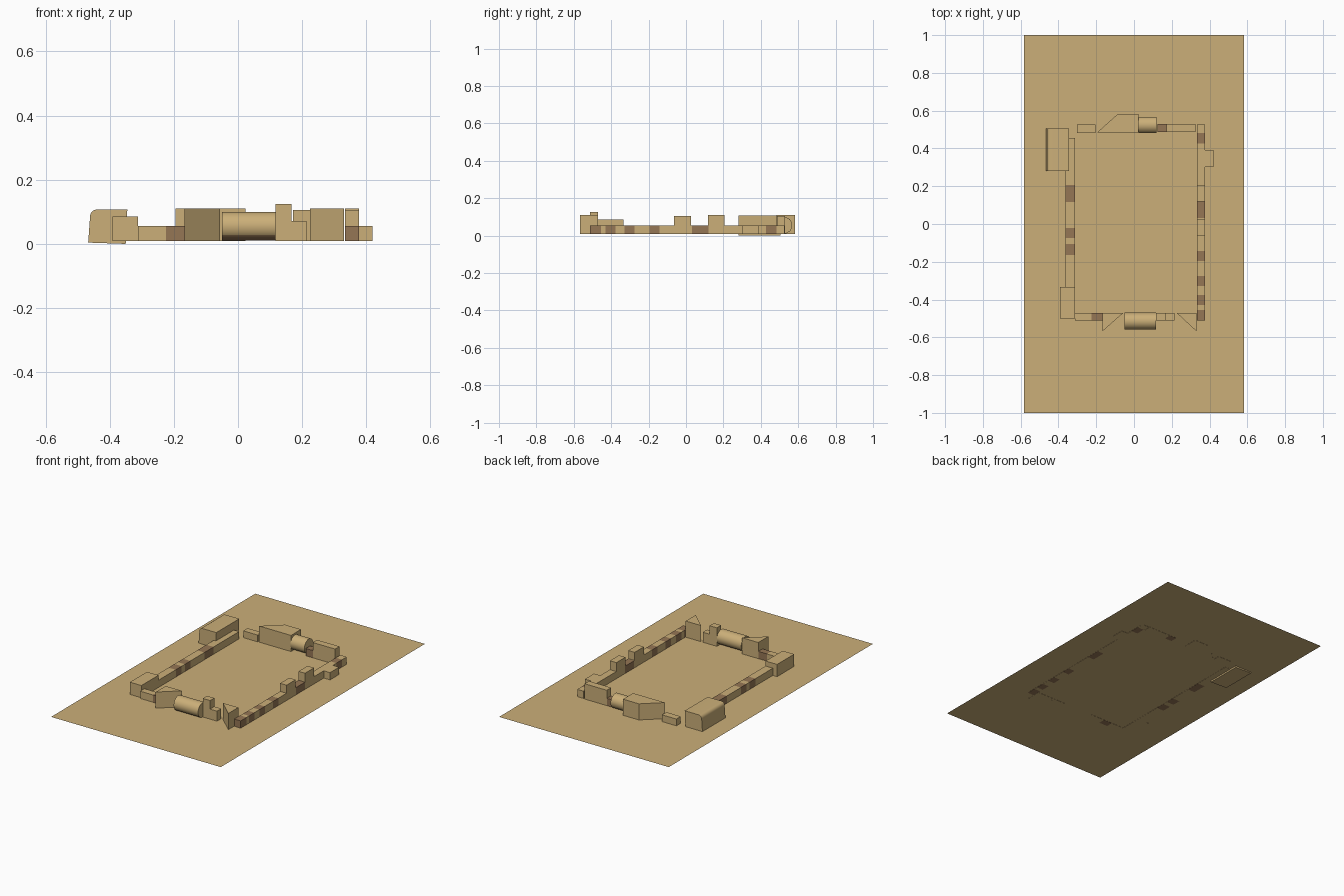
import bpy, bmesh, math
from mathutils import Vector

if "Cube" in bpy.data.objects:
    bpy.data.objects.remove(bpy.data.objects["Cube"])


def material(name, col):
    m = bpy.data.materials.new(name)
    m.diffuse_color = (*col, 1)
    m.use_nodes = True
    m.node_tree.nodes["Principled BSDF"].inputs["Base Color"].default_value = m.diffuse_color
    return m


TAN = material("sand_tan", (0.60, 0.43, 0.19))
BROWN = material("earth_brown", (0.30, 0.18, 0.09))
BASE, LOW = 0.009, 0.055  # underside of the buildings, low wall height


def finish(name, bm, smooth=None):
    bmesh.ops.recalc_face_normals(bm, faces=bm.faces)
    me = bpy.data.meshes.new(name)
    bm.to_mesh(me)
    bm.free()
    me.materials.append(TAN)
    me.materials.append(BROWN)
    ob = bpy.data.objects.new(name, me)
    bpy.context.collection.objects.link(ob)
    if smooth:
        bpy.ops.object.select_all(action='DESELECT')
        ob.select_set(True)
        bpy.context.view_layer.objects.active = ob
        bpy.ops.object.shade_smooth_by_angle(angle=math.radians(smooth))
    return ob


def extrude(name, pts, vec, smooth=None, brown=None):
    """Closed prism: polygon pts swept along vec; brown(face) picks painted faces."""
    bm = bmesh.new()
    face = bm.faces.new([bm.verts.new(p) for p in pts])
    res = bmesh.ops.extrude_face_region(bm, geom=[face], use_keep_orig=True)
    for v in res["geom"]:
        if isinstance(v, bmesh.types.BMVert):
            v.co += Vector(vec)
    bmesh.ops.recalc_face_normals(bm, faces=bm.faces)
    if brown:
        for f in bm.faces:
            f.normal_update()
            f.material_index = int(brown(f))
    return finish(name, bm, smooth)


def plan(name, pts, top, z=BASE, smooth=None):
    return extrude(name, [(x, y, z) for x, y in pts], (0, 0, top - z), smooth)


def block(name, x0, x1, y0, y1, top, z=BASE):
    return plan(name, [(x0, y0), (x1, y0), (x1, y1), (x0, y1)], top, z)


def wall(name, x0, x1, y0, y1, axis, bands, top=LOW):
    """Straight low wall, cut so that the given intervals along it are brown."""
    ob = block(name, x0, x1, y0, y1, top)
    bm = bmesh.new()
    bm.from_mesh(ob.data)
    no = Vector((axis == 0, axis == 1, 0))
    for t in {v for b in bands for v in b}:
        bmesh.ops.bisect_plane(bm, geom=bm.verts[:] + bm.edges[:] + bm.faces[:],
                               plane_co=no * t, plane_no=no)
    for f in bm.faces:
        c = f.calc_center_median()[axis]
        f.material_index = int(any(a - 1e-4 <= c <= b + 1e-4 for a, b in bands))
    bm.to_mesh(ob.data)
    bm.free()


def barrel(name, x0, x1, yc, r, sides):
    """Round building lying along x, brown underneath."""
    pts = [(x0, yc + r * math.cos(2 * math.pi * (i + .5) / sides),
            0.055 + r * math.sin(2 * math.pi * (i + .5) / sides)) for i in range(sides)]
    extrude(name, pts, (x1 - x0, 0, 0), 50,
            lambda f: abs(f.normal.x) < .5 and f.calc_center_median().z < 0.027)


# flat ground sheet
bm = bmesh.new()
bm.faces.new([bm.verts.new((sx * 0.582, sy, 0.01))
              for sx, sy in ((-1, -1), (1, -1), (1, 1), (-1, 1))])
finish("ground_sheet", bm)

# long side walls with brown bands
wall("left_wall", -0.362, -0.312, -0.334, 0.456, 1,
     [(0.117, 0.207), (-0.074, -0.021), (-0.164, -0.106)])
wall("right_wall", 0.333, 0.377, -0.512, 0.527, 1,
     [(0.427, 0.483), (0.032, 0.120), (-0.196, -0.143), (-0.329, -0.276),
      (-0.430, -0.377), (-0.512, -0.454)])

# raised blocks and outer bump on the right wall
block("right_tower_front", 0.333, 0.377, -0.063, 0.027, 0.105, LOW - .001)
block("right_tower_back", 0.333, 0.377, 0.118, 0.207, 0.110, LOW - .001)
block("right_bump", 0.376, 0.420, 0.302, 0.391, LOW)

# front row
wall("front_wall", -0.312, -0.167, -0.512, -0.470, 0, [(-0.225, -0.167)])
plan("front_wedge_left", [(-0.167, -0.470), (-0.167, -0.568), (-0.056, -0.470)], 0.11)
barrel("front_barrel", -0.050, 0.117, -0.514, 0.045, 24)
block("front_tower", 0.117, 0.167, -0.512, -0.470, 0.125)
block("front_step", 0.167, 0.214, -0.512, -0.470, 0.072)
plan("front_wedge_right", [(0.225, -0.470), (0.331, -0.568), (0.331, -0.470)], 0.11)

# back row
block("back_small_block_a", -0.302, -0.252, 0.483, 0.526, 0.052)
block("back_small_block_b", -0.252, -0.203, 0.483, 0.526, 0.052)
plan("back_hall", [(-0.195, 0.485), (0.024, 0.485), (0.024, 0.583), (-0.085, 0.583)], 0.11)
barrel("back_barrel", 0.024, 0.119, 0.524, 0.045, 12)
wall("back_low_block", 0.124, 0.172, 0.487, 0.530, 0, [(0.124, 0.172)])
block("back_long_block", 0.172, 0.325, 0.487, 0.530, 0.105)

# front left corner building
block("corner_building", -0.391, -0.312, -0.501, -0.334, 0.086)

# back left building with rounded outer top edge
arc = [(-0.440 - 0.021 * math.sin(a), 0.086 + 0.021 * math.cos(a))
       for a in (math.radians(15 * i) for i in range(7))]
prof = [(-0.350, 0.0), (-0.345, 0.107)] + arc + [(-0.467, 0.004)]
extrude("back_left_building", [(x, 0.280, z) for x, z in prof], (0, 0.225, 0), 40)
